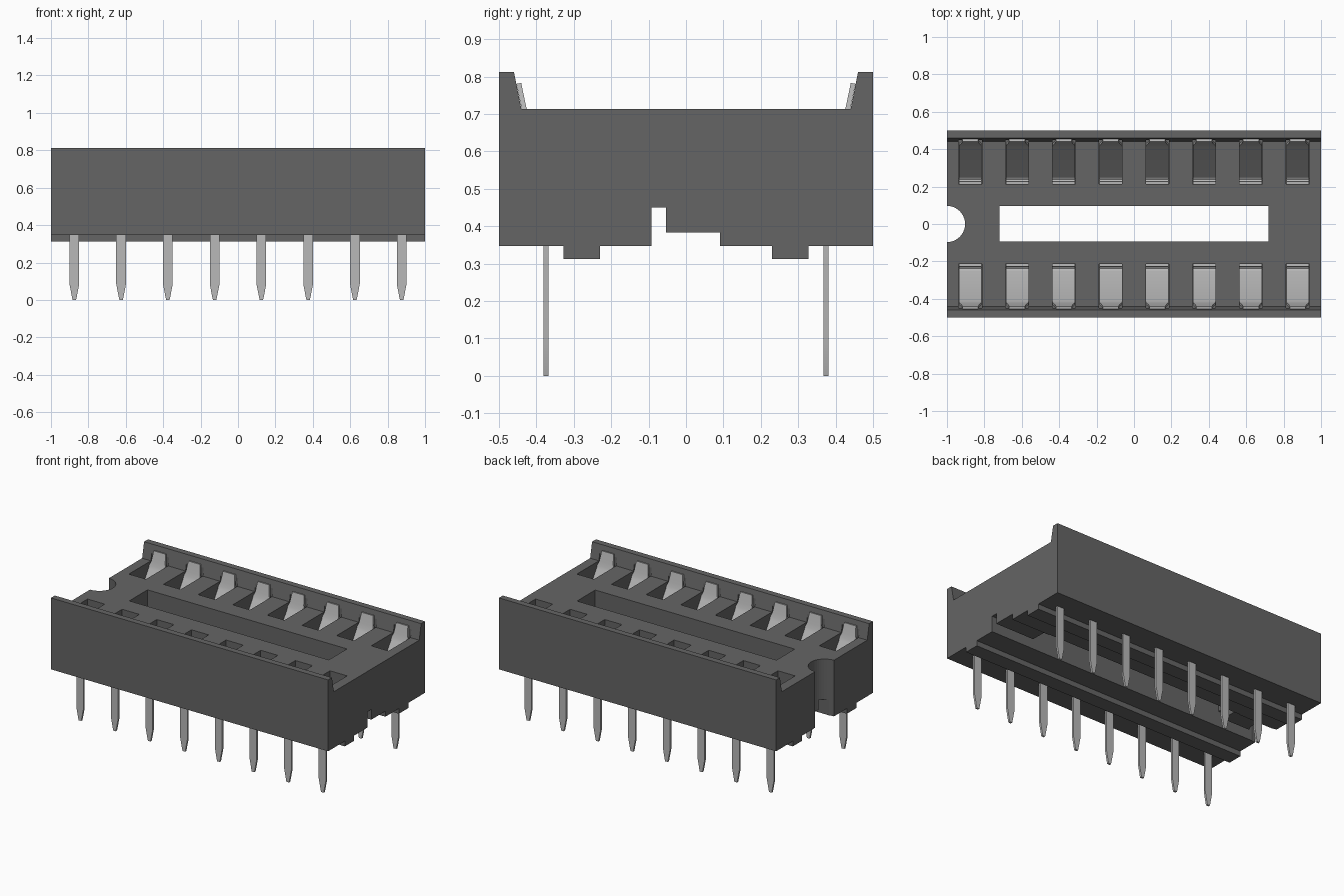
import bpy, bmesh, math
from mathutils import Matrix, Vector

if "Cube" in bpy.data.objects:
    bpy.data.objects.remove(bpy.data.objects["Cube"])

PITCH, COUNT = 0.25, 8
XS = [(i - (COUNT - 1) / 2) * PITCH for i in range(COUNT)]


def material(name, v):
    m = bpy.data.materials.new(name)
    m.diffuse_color = (v, v, v, 1)
    m.use_nodes = True
    m.node_tree.nodes["Principled BSDF"].inputs["Base Color"].default_value = m.diffuse_color
    return m


def make_object(name, bm, mat=None):
    bmesh.ops.recalc_face_normals(bm, faces=bm.faces)
    me = bpy.data.meshes.new(name)
    bm.to_mesh(me)
    bm.free()
    ob = bpy.data.objects.new(name, me)
    bpy.context.collection.objects.link(ob)
    if mat:
        me.materials.append(mat)
    return ob


def loft(bm, rings):
    """Closed solid through rings of equal vertex count."""
    vs = [[bm.verts.new(p) for p in r] for r in rings]
    n = len(vs[0])
    for a, b in zip(vs, vs[1:]):
        for i in range(n):
            j = (i + 1) % n
            bm.faces.new((a[i], a[j], b[j], b[i]))
    bm.faces.new(vs[0])
    bm.faces.new(vs[-1])


def box(bm, x0, x1, y0, y1, z0, z1):
    loft(bm, [[(x0, y0, z), (x1, y0, z), (x1, y1, z), (x0, y1, z)] for z in (z0, z1)])


plastic = material("dark_plastic", 0.13)
metal = material("contact_metal", 0.48)

# Housing: end profile swept along x, with side rails and stepped underside
top = [(0.5, 0.347), (0.5, 0.813), (0.46, 0.813), (0.44, 0.713)]
feet = [(0.23, 0.347), (0.23, 0.313), (0.327, 0.313), (0.327, 0.347)]
profile = (top + [(-y, z) for y, z in reversed(top)]
           + [(-y, z) for y, z in reversed(feet)]
           + [(-0.092, 0.347), (-0.092, 0.45), (-0.054, 0.45), (-0.054, 0.383),
              (0.091, 0.383), (0.091, 0.347)] + feet)
bm = bmesh.new()
loft(bm, [[(x, y, z) for y, z in profile] for x in (-1, 1)])
body = make_object("housing", bm, plastic)

# Cutter: centre window, end notch and contact pockets
bm = bmesh.new()
box(bm, -0.72, 0.72, -0.0925, 0.0955, 0.2, 1)
bmesh.ops.create_cone(bm, cap_ends=True, segments=40, radius1=0.097, radius2=0.097,
                      depth=1.2, matrix=Matrix.Translation((-1, 0, 0.5)))
for x in XS:
    for s in (-1, 1):
        y0, y1 = sorted((s * 0.213, s * 0.45))
        box(bm, x - 0.062, x + 0.062, y0, y1, 0.395, 0.79)
cutter = make_object("housing_cutter", bm)
cutter.hide_render = True
mod = body.modifiers.new("openings", 'BOOLEAN')
mod.operation, mod.solver, mod.object = 'DIFFERENCE', 'EXACT', cutter
bpy.context.view_layer.objects.active = body
bpy.ops.object.modifier_apply(modifier=mod.name)
bpy.data.objects.remove(cutter)

# Contacts: bent spring leaf in each pocket plus a tapered pin leg
T = 0.013
path = [(0.447, 0.782, 0.042), (0.434, 0.72, 0.05), (0.426, 0.69, 0.06), (0.418, 0.67, 0.06)]
path += [(0.258, 0.431, 0.06), (0.248, 0.42, 0.06), (0.238, 0.416, 0.06),
         (0.227, 0.42, 0.06), (0.221, 0.43, 0.06), (0.22, 0.46, 0.06)]


def leaf(bm, x, s):
    rings = []
    for i, (y, z, w) in enumerate(path):
        a, b = path[max(i - 1, 0)], path[min(i + 1, len(path) - 1)]
        d = Vector((b[0] - a[0], b[1] - a[1])).normalized()
        n = Vector((-d.y, d.x)) * T / 2
        rings.append([(x + sx * w, s * (y + k * n.x), z + k * n.y)
                      for sx, k in ((-1, -1), (1, -1), (1, 1), (-1, 1))])
    loft(bm, rings)


def leg(bm, x, s):
    y, t = s * 0.374, T / 2
    rings = []
    for z, w in ((0, 0.009), (0.012, 0.012), (0.085, 0.026), (0.6, 0.026)):
        rings.append([(x - w, y - t, z), (x + w, y - t, z), (x + w, y + t, z), (x - w, y + t, z)])
    loft(bm, rings)


for side, s in (("front", -1), ("back", 1)):
    for i, x in enumerate(XS):
        bm = bmesh.new()
        leaf(bm, x, s)
        leg(bm, x, s)
        ob = make_object(f"{side}_contact_{i + 1}", bm, metal)
        bpy.ops.object.select_all(action='DESELECT')
        ob.select_set(True)
        bpy.context.view_layer.objects.active = ob
        bpy.ops.object.shade_smooth_by_angle(angle=math.radians(40))

# Smooth notch wall, sharp housing edges
bpy.ops.object.select_all(action='DESELECT')
body.select_set(True)
bpy.context.view_layer.objects.active = body
bpy.ops.object.shade_smooth_by_angle(angle=math.radians(8))
